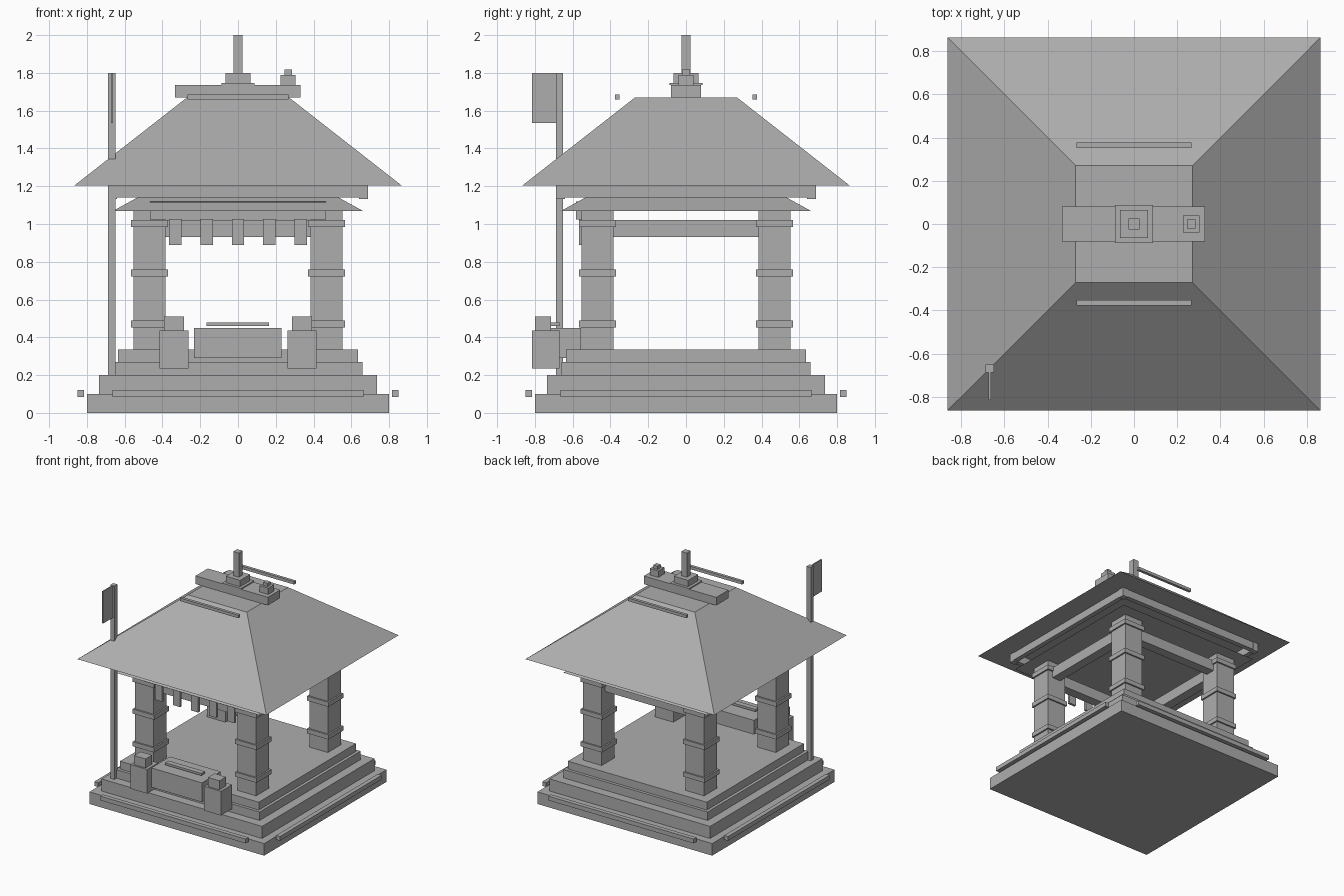
import bpy
import bmesh

cube = bpy.data.objects.get("Cube")
if cube:
    bpy.data.objects.remove(cube, do_unlink=True)

GREY = (0.42, 0.42, 0.42, 1)
stone = bpy.data.materials.new("stone grey")
stone.use_nodes = True
stone.diffuse_color = GREY
stone.node_tree.nodes["Principled BSDF"].inputs["Base Color"].default_value = GREY


def box(name, x, y, z, taper=1.0):
    """Box spanning the (low, high) ranges; taper scales its top face."""
    mesh = bpy.data.meshes.new(name)
    bm = bmesh.new()
    bmesh.ops.create_cube(bm, size=1)
    for v in bm.verts:
        k = taper if v.co.z > 0 else 1.0
        v.co.x = sum(x) / 2 + v.co.x * (x[1] - x[0]) * k
        v.co.y = sum(y) / 2 + v.co.y * (y[1] - y[0]) * k
        v.co.z = z[1] if v.co.z > 0 else z[0]
    bm.to_mesh(mesh)
    bm.free()
    mesh.materials.append(stone)
    obj = bpy.data.objects.new(name, mesh)
    bpy.context.collection.objects.link(obj)
    return obj


def around(c, half):
    return (c - half, c + half)


def square(name, half, z, cx=0, cy=0, taper=1.0):
    return box(name, around(cx, half), around(cy, half), z, taper)


def four_sides(name, dist, half_len, half_width, z):
    """One bar along each side of a square."""
    for s in (-1, 1):
        box(name + "_x", around(0, half_len), around(s * dist, half_width), z)
        box(name + "_y", around(s * dist, half_width), around(0, half_len), z)


# Stepped base and its trim
for half, z in ((0.80, (0, 0.10)), (0.735, (0.10, 0.20)),
                (0.66, (0.20, 0.27)), (0.635, (0.27, 0.335))):
    square("base_step", half, z)
four_sides("base_trim", 0.832, 0.665, 0.018, (0.085, 0.12))

# Columns with bands, and eave corner blocks
for sx in (-1, 1):
    for sy in (-1, 1):
        cx, cy = sx * 0.469, sy * 0.469
        square("column", 0.085, (0.335, 1.10), cx, cy)
        for z in (0.47, 0.74, 1.003):
            square("column_band", 0.098, around(z, 0.019), cx, cy)
        square("eave_corner_block", 0.024, (1.132, 1.206), sx * 0.665, sy * 0.665)

# Beams
four_sides("column_beam", 0.469, 0.39, 0.04, (0.93, 1.02))
four_sides("eave_beam", 0.665, 0.645, 0.02, (1.14, 1.206))

# Roof
square("lower_eave", 0.66, (1.07, 1.205), taper=0.63)
square("main_roof", 0.865, (1.205, 1.67), taper=0.312)
for s in (-1, 1):
    box("roof_rail", (-0.267, 0.267), around(s * 0.365, 0.012), (1.66, 1.685))

# Ridge and finials
box("ridge_beam", (-0.333, 0.33), (-0.08, 0.08), (1.67, 1.737))
square("finial_plate", 0.087, (1.735, 1.747))
square("finial_block", 0.065, (1.745, 1.80))
square("finial_post", 0.025, (1.80, 2.0))
square("small_finial_base", 0.039, (1.735, 1.79), 0.265)
square("small_finial_top", 0.02, (1.79, 1.817), 0.265)

# Front valance with hanging strips
box("valance_board", (-0.467, 0.465), (-0.583, -0.55), (1.025, 1.12))
for i in range(-2, 3):
    box("hanging_strip", around(i * 0.166, 0.033), (-0.567, -0.547), (0.89, 1.03))

# Altar and pedestals
box("altar", (-0.233, 0.23), (-0.80, -0.555), (0.29, 0.45))
box("altar_bar", (-0.167, 0.165), (-0.715, -0.67), (0.46, 0.478))
for s in (-1, 1):
    box("pedestal", around(s * 0.338, 0.077), (-0.815, -0.67), (0.235, 0.435))
    box("pedestal_cap", around(s * 0.338, 0.053), (-0.80, -0.715), (0.435, 0.51))

# Flag and pole
square("flag_pole", 0.019, (0.20, 1.80), -0.668, -0.669)
box("flag", around(-0.668, 0.005), (-0.815, -0.688), (1.535, 1.80))
